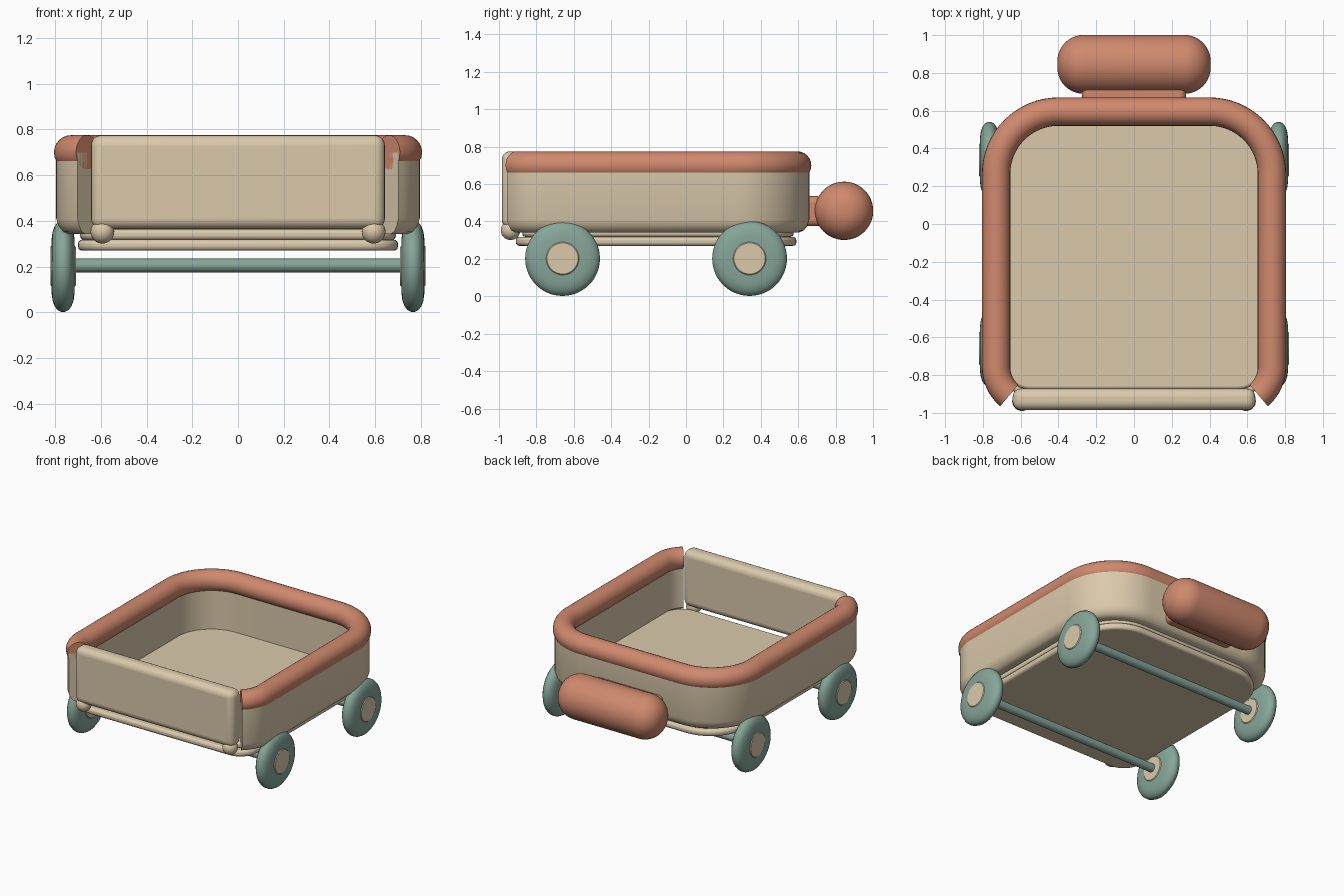
import bpy, bmesh, math
from mathutils import Matrix, Vector

old = bpy.data.objects.get("Cube")
if old:
    bpy.data.objects.remove(old, do_unlink=True)


def material(name, rgb):
    m = bpy.data.materials.new(name)
    m.use_nodes = True
    m.diffuse_color = (*rgb, 1)
    m.node_tree.nodes["Principled BSDF"].inputs["Base Color"].default_value = (*rgb, 1)
    return m


CREAM = material("warm cream", (0.71, 0.59, 0.41))
RED = material("terracotta", (0.63, 0.25, 0.155))
TEAL = material("sage teal", (0.24, 0.38, 0.32))


def finish(name, bm, *mats, angle=40):
    bmesh.ops.recalc_face_normals(bm, faces=bm.faces)
    me = bpy.data.meshes.new(name)
    bm.to_mesh(me)
    bm.free()
    ob = bpy.data.objects.new(name, me)
    bpy.context.collection.objects.link(ob)
    for m in mats:
        me.materials.append(m)
    bpy.ops.object.select_all(action='DESELECT')
    ob.select_set(True)
    bpy.context.view_layer.objects.active = ob
    bpy.ops.object.shade_smooth_by_angle(angle=math.radians(angle))
    return ob


def bevelled(ob, width, segments=5):
    mod = ob.modifiers.new("rounding", 'BEVEL')
    mod.width, mod.segments, mod.limit_method = width, segments, 'ANGLE'
    mod.angle_limit = math.radians(50)
    return ob


def box(name, mat, center, size, round_by):
    bm = bmesh.new()
    bmesh.ops.create_cube(bm, size=1, matrix=Matrix.Translation(center) @ Matrix.Diagonal((*size, 1)))
    return bevelled(finish(name, bm, mat, angle=60), round_by)


def lathe(name, profile, center, *mats, steps=48, inner=0):
    """Spin (radius, x) points round the x axis; faces within the inner radius use the second colour."""
    bm = bmesh.new()
    vs = [bm.verts.new((x, r, 0)) for r, x in profile]
    for a, b in zip(vs, vs[1:]):
        bm.edges.new((a, b))
    bmesh.ops.spin(bm, geom=bm.verts[:] + bm.edges[:], cent=(0, 0, 0), axis=(1, 0, 0),
                   angle=math.tau, steps=steps)
    bmesh.ops.remove_doubles(bm, verts=bm.verts, dist=0.0002)
    for f in bm.faces:
        if max(Vector(v.co.yz).length for v in f.verts) < inner:
            f.material_index = 1
    bmesh.ops.translate(bm, verts=bm.verts, vec=center)
    return finish(name, bm, *mats)


def arc(cx, cy, r, start, end, n):
    return [(cx + r * math.cos(t), cy + r * math.sin(t), math.cos(t), math.sin(t))
            for t in (math.radians(start + (end - start) * i / n) for i in range(n + 1))]


def sweep(name, mat, path, section):
    """Carry a closed (outward, z) section along a path of points with outward normals."""
    bm = bmesh.new()
    rings = [[bm.verts.new((x + nx * o, y + ny * o, z)) for o, z in section] for x, y, nx, ny in path]
    k = len(section)
    for a, b in zip(rings, rings[1:]):
        for i in range(k):
            j = (i + 1) % k
            bm.faces.new((a[i], a[j], b[j], b[i]))
    bm.faces.new(rings[0])
    bm.faces.new(rings[-1])
    return finish(name, bm, mat)


def slab(name, mat, half, front, back, z0, z1, round_by):
    """Plate with broad rear corners and tighter front corners."""
    big, small = 0.29, 0.14
    pts = (arc(half - small, front + small, small, -90, 0, 8) + arc(half - big, back - big, big, 0, 90, 14)
           + arc(big - half, back - big, big, 90, 180, 14) + arc(small - half, front + small, small, 180, 270, 8))
    bm = bmesh.new()
    f = bm.faces.new([bm.verts.new((p[0], p[1], z0)) for p in pts])
    ext = bmesh.ops.extrude_face_region(bm, geom=[f])
    bmesh.ops.translate(bm, vec=(0, 0, z1 - z0),
                        verts=[g for g in ext["geom"] if isinstance(g, bmesh.types.BMVert)])
    return bevelled(finish(name, bm, mat, angle=50), round_by, 3)


# Open-fronted path shared by the wall and the rim
right_half = arc(0.534, -0.757, 0.196, -50, 0, 10) + arc(0.40, 0.265, 0.33, 0, 90, 16)
path = right_half + [(-x, y, -nx, ny) for x, y, nx, ny in reversed(right_half)]

# Wall and padded rim
sweep("body_wall", CREAM, path, [(0.065, 0.70), (0.065, 0.41), (0.055, 0.38), (0.035, 0.352), (0.01, 0.342),
                                 (-0.03, 0.342), (-0.05, 0.36), (-0.05, 0.70)])
sweep("rim", RED, path, [(0.075 * math.cos(i * math.tau / 24), 0.70 + 0.075 * math.sin(i * math.tau / 24))
                         for i in range(24)])

# Floor and under-tray
slab("floor", CREAM, 0.69, -0.875, 0.575, 0.318, 0.362, 0.015)
slab("under_tray", CREAM, 0.70, -0.91, 0.59, 0.27, 0.318, 0.018)

# Tailgate with hinge knobs
box("tailgate", CREAM, (0, -0.928, 0.57), (1.285, 0.114, 0.41), 0.045)
for side, label in ((1, "left"), (-1, "right")):
    bm = bmesh.new()
    bmesh.ops.create_uvsphere(bm, u_segments=24, v_segments=16, radius=0.052,
                              matrix=Matrix.Translation((side * 0.593, -0.938, 0.353)))
    finish("hinge_knob_" + label, bm, CREAM)

# Push handle and its neck
box("handle_neck", RED, (0, 0.68, 0.455), (0.55, 0.12, 0.16), 0.035)
R, END, FIL = 0.156, 0.406, 0.14
cap = [(R - FIL + FIL * math.sin(t), END - FIL + FIL * math.cos(t))
       for t in (i * math.pi / 20 for i in range(11))]
lathe("handle", [(0, END)] + cap + [(r, -x) for r, x in reversed(cap)] + [(0, -END)],
      (0, 0.845, 0.457), RED)

# Axles and wheels
tyre = [(0, 0.056), (0.083, 0.056), (0.088, 0.051), (0.12, 0.05), (0.15, 0.046), (0.175, 0.037),
        (0.192, 0.024), (0.2, 0.008)]
for y, end in ((-0.66, "front"), (0.34, "rear")):
    lathe(end + "_axle", [(0, -0.74), (0.03, -0.74), (0.03, 0.74), (0, 0.74)], (0, y, 0.205), TEAL, steps=24)
    for side, label in ((1, "left"), (-1, "right")):
        lathe(f"{end}_wheel_{label}", tyre + [(r, -x) for r, x in reversed(tyre)],
              (side * 0.765, y, 0.202), TEAL, CREAM, inner=0.09)
